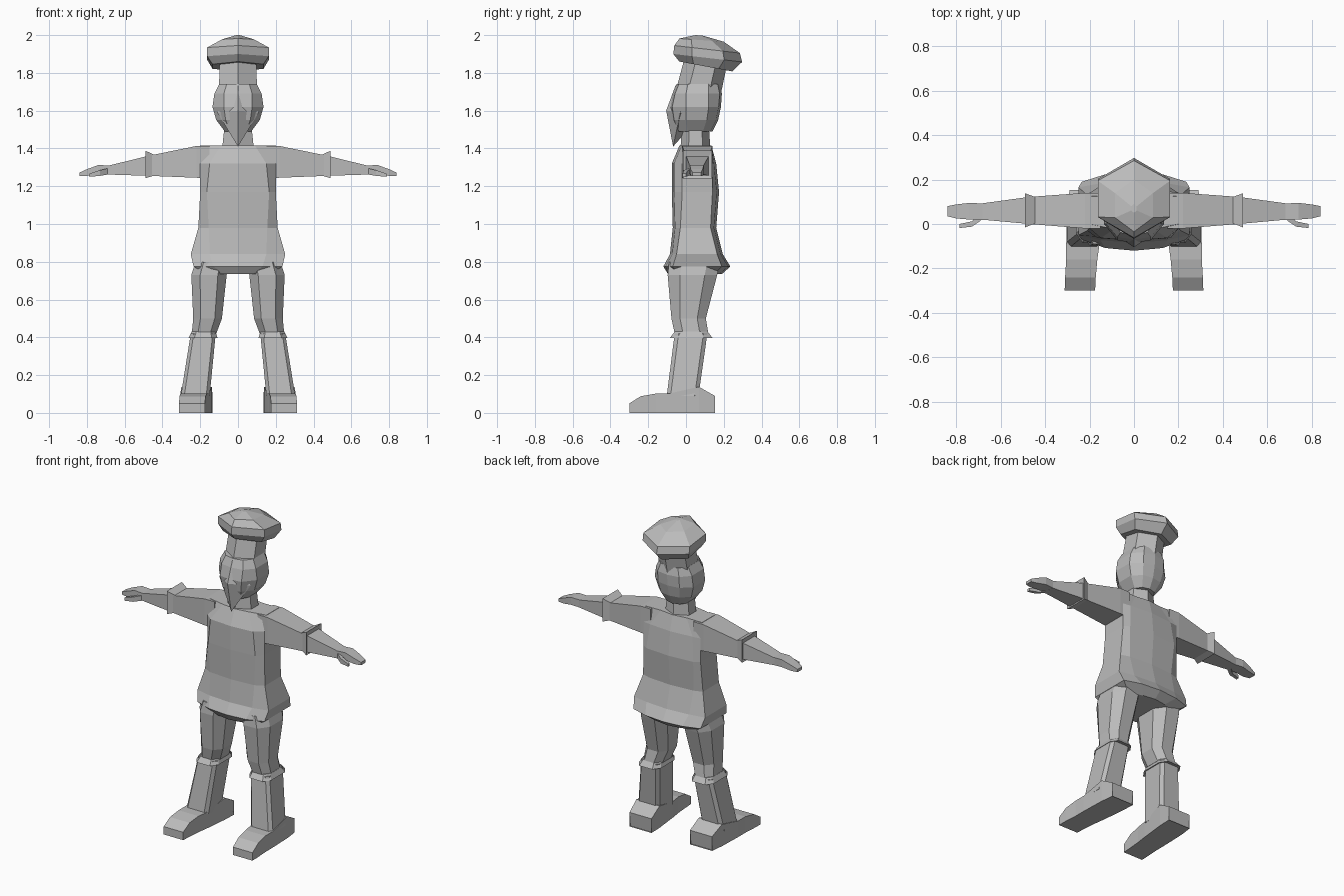
import bpy, bmesh
from mathutils import Vector

grey = bpy.data.materials.new("plain grey")
grey.diffuse_color = (0.5, 0.5, 0.5, 1)


def loft(name, rings, mirror=False):
    """Skin a closed surface through rings with equal point counts."""
    bm = bmesh.new()
    loops = [[bm.verts.new(p) for p in r] for r in rings]
    n = len(loops[0])
    for a, b in zip(loops, loops[1:]):
        for i in range(n):
            j = (i + 1) % n
            bm.faces.new((a[i], a[j], b[j], b[i]))
    bm.faces.new(loops[0])
    bm.faces.new(loops[-1])
    bmesh.ops.remove_doubles(bm, verts=bm.verts, dist=0.0005)
    bmesh.ops.recalc_face_normals(bm, faces=bm.faces)
    me = bpy.data.meshes.new(name)
    bm.to_mesh(me)
    bm.free()
    me.materials.append(grey)
    ob = bpy.data.objects.new(name, me)
    bpy.context.collection.objects.link(ob)
    if mirror:
        ob.modifiers.new("mirror", 'MIRROR').use_mirror_merge = False
    return ob


def body(z, hw, a, yf, sf, sb, yb):
    """Ten-sided body ring: side planes run sf..sb, flats are a wide."""
    f, b = yf + 0.012, yb - 0.012
    return [(0, yf, z), (a, f, z), (hw, sf, z), (hw, sb, z), (a, b, z),
            (0, yb, z), (-a, b, z), (-hw, sb, z), (-hw, sf, z), (-a, f, z)]


def hexa(yf, zf, yb, zb, hw):
    """Six-sided ring, tilted from front to back."""
    def p(x, t):
        return (x, yf + (yb - yf) * t, zf + (zb - zf) * t)
    return [p(0, 0), p(hw, .27), p(hw, .74), p(0, 1), p(-hw, .74), p(-hw, .27)]


def slab_x(x, y0, y1, z0, z1):
    return [(x, y0, z0), (x, y1, z0), (x, y1, z1), (x, y0, z1)]


def slab_y(y, x0, x1, z0, z1):
    return [(x0, y, z0), (x1, y, z0), (x1, y, z1), (x0, y, z1)]


def slab_z(z, x0, x1, y0, y1, c=0.25):
    """Rectangle with its four corners cut, for limbs."""
    u, v = (x1 - x0) * c, (y1 - y0) * c
    return [(x0 + u, y0, z), (x1 - u, y0, z), (x1, y0 + v, z), (x1, y1 - v, z),
            (x1 - u, y1, z), (x0 + u, y1, z), (x0, y1 - v, z), (x0, y0 + v, z)]


# Long shirt with flared hem
loft("shirt", [body(*r) for r in [
    (0.735, 0.17, 0.08, -0.095, -0.06, 0.15, 0.19),
    (0.775, 0.235, 0.13, -0.12, -0.07, 0.19, 0.235),
    (0.84, 0.25, 0.15, -0.085, -0.05, 0.165, 0.195),
    (0.98, 0.21, 0.155, -0.07, -0.03, 0.13, 0.16),
    (1.17, 0.20, 0.165, -0.075, -0.02, 0.14, 0.175),
    (1.32, 0.20, 0.15, -0.075, -0.02, 0.14, 0.16),
    (1.415, 0.20, 0.09, -0.035, 0.0, 0.125, 0.135)]])

# Neck
loft("neck", [hexa(-0.03, 1.39, 0.13, 1.39, 0.085), hexa(-0.02, 1.53, 0.12, 1.53, 0.07)])

# Head
loft("head", [body(*r) for r in [
    (1.49, 0.07, 0.045, -0.05, 0.01, 0.09, 0.14),
    (1.55, 0.115, 0.065, -0.075, 0.0, 0.11, 0.17),
    (1.62, 0.135, 0.075, -0.085, 0.0, 0.12, 0.185),
    (1.69, 0.125, 0.075, -0.07, 0.0, 0.12, 0.19),
    (1.74, 0.10, 0.06, -0.05, 0.01, 0.12, 0.18)]])

# Pointed beard and face wedge
bm = bmesh.new()
pts = [(0, -0.105, 1.60), (0, -0.055, 1.735), (-0.11, -0.03, 1.59), (0, -0.068, 1.41),
       (0.11, -0.03, 1.59), (0, 0.02, 1.51)]
v = [bm.verts.new(p) for p in pts]
for i in range(4):
    a, b = v[1 + i], v[1 + (i + 1) % 4]
    bm.faces.new((v[0], a, b))
    bm.faces.new((v[5], b, a))
bmesh.ops.recalc_face_normals(bm, faces=bm.faces)
me = bpy.data.meshes.new("beard")
bm.to_mesh(me)
bm.free()
me.materials.append(grey)
bpy.context.collection.objects.link(bpy.data.objects.new("beard", me))

# Hat: tall band, then an overhanging six-sided crown
loft("hat_band", [hexa(-0.05, 1.72, 0.187, 1.70, 0.10), hexa(-0.01, 1.87, 0.212, 1.82, 0.098)])
loft("hat_crown", [hexa(*r) for r in [
    (-0.035, 1.86, 0.245, 1.808, 0.135),
    (-0.067, 1.90, 0.297, 1.858, 0.163),
    (-0.062, 1.945, 0.285, 1.905, 0.163),
    (-0.035, 1.982, 0.20, 1.965, 0.085),
    (0.05, 2.0, 0.09, 1.997, 0.012)]])

# Arms with elbow cuffs, hands and thumbs
loft("arm", [slab_x(*r) for r in [
    (0.15, -0.02, 0.14, 1.24, 1.413), (0.22, -0.02, 0.14, 1.245, 1.413),
    (0.47, 0.0, 0.122, 1.255, 1.362), (0.69, 0.02, 0.092, 1.262, 1.308)]], True)
loft("arm_cuff", [slab_x(*r) for r in [
    (0.44, 0.005, 0.12, 1.258, 1.365), (0.49, -0.015, 0.138, 1.242, 1.388),
    (0.484, 0.0, 0.122, 1.255, 1.36)]], True)
loft("hand", [slab_x(*r) for r in [
    (0.68, 0.018, 0.092, 1.262, 1.31), (0.74, 0.02, 0.095, 1.265, 1.312),
    (0.80, 0.025, 0.088, 1.255, 1.29), (0.84, 0.035, 0.08, 1.254, 1.272)]], True)
loft("thumb", [slab_x(*r) for r in [
    (0.69, 0.015, 0.045, 1.262, 1.295), (0.73, -0.012, 0.012, 1.255, 1.285),
    (0.785, -0.018, 0.0, 1.25, 1.268)]], True)

# Legs: breeches, knee cuffs, shins
loft("breeches", [slab_z(*r) for r in [
    (0.80, 0.05, 0.225, -0.09, 0.18), (0.73, 0.06, 0.247, -0.097, 0.165),
    (0.50, 0.085, 0.237, -0.077, 0.105), (0.42, 0.115, 0.245, -0.06, 0.118)]], True)
loft("knee_cuff", [slab_z(*r, 0.2) for r in [
    (0.43, 0.12, 0.245, -0.06, 0.115), (0.397, 0.108, 0.262, -0.085, 0.14),
    (0.405, 0.13, 0.25, -0.06, 0.11)]], True)
loft("shin", [slab_z(*r, 0.12) for r in [
    (0.42, 0.118, 0.25, -0.06, 0.113), (0.09, 0.15, 0.303, -0.102, 0.066)]], True)

# Boots, sectioned from toe to heel
loft("boot", [slab_y(*r) for r in [
    (-0.30, 0.175, 0.312, 0.0, 0.05), (-0.24, 0.172, 0.31, 0.0, 0.088),
    (-0.16, 0.165, 0.305, 0.0, 0.102), (-0.09, 0.155, 0.305, 0.0, 0.102),
    (0.068, 0.138, 0.30, 0.0, 0.138), (0.153, 0.135, 0.29, 0.0, 0.09),
    (0.143, 0.135, 0.29, 0.0, 0.0)]], True)
